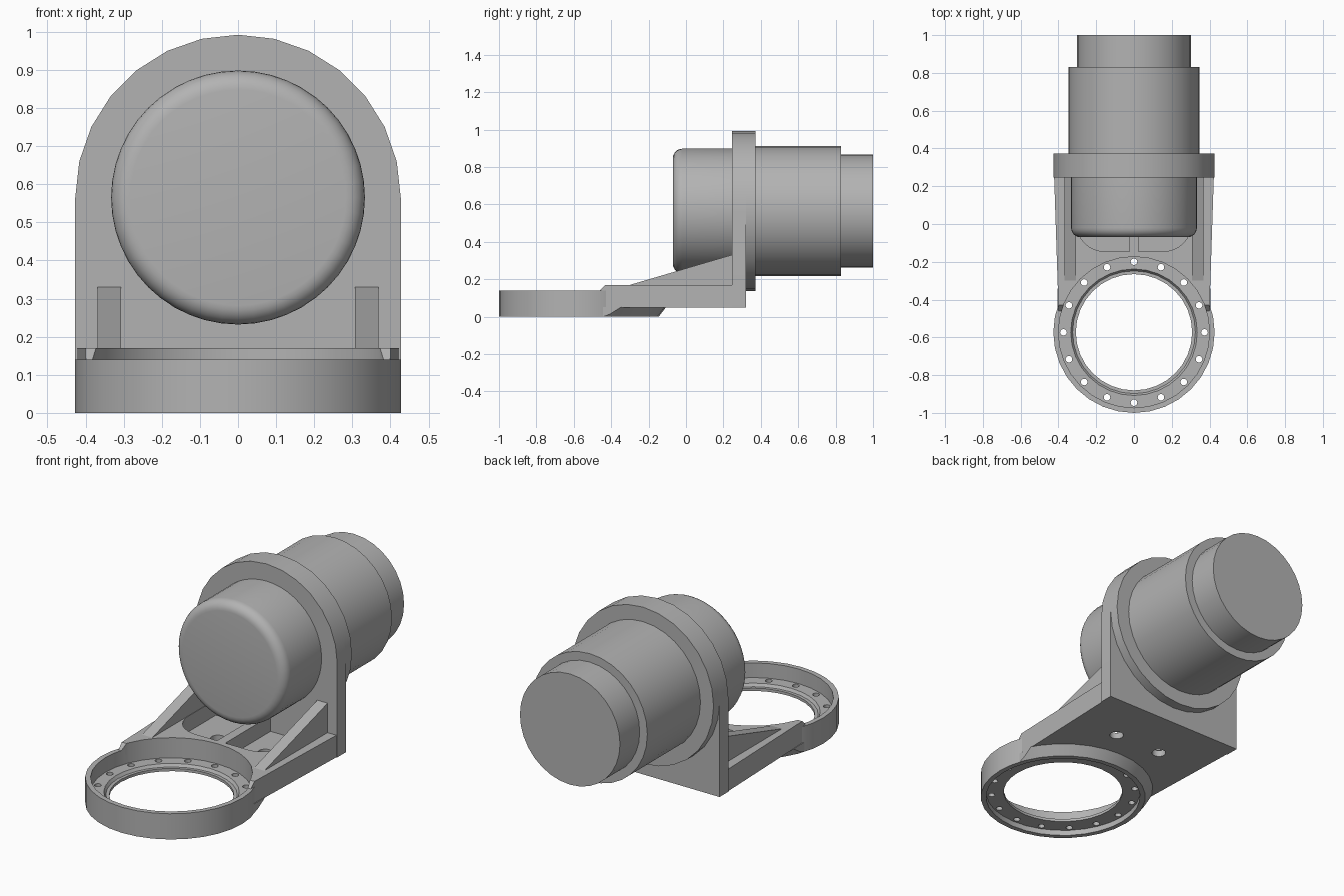
import bpy, bmesh, math

if "Cube" in bpy.data.objects:
    bpy.data.objects.remove(bpy.data.objects["Cube"])

AXIS_Z = 0.565      # height of the motor axis
RING_Y = -0.573     # centre of the mounting ring
SEGS = 28

grey = bpy.data.materials.new("plain_grey")
grey.diffuse_color = (0.45, 0.45, 0.45, 1)
grey.use_nodes = True
grey.node_tree.nodes["Principled BSDF"].inputs["Base Color"].default_value = grey.diffuse_color


def finish(name, bm):
    bmesh.ops.recalc_face_normals(bm, faces=bm.faces)
    me = bpy.data.meshes.new(name)
    bm.to_mesh(me)
    bm.free()
    me.materials.append(grey)
    ob = bpy.data.objects.new(name, me)
    bpy.context.collection.objects.link(ob)
    return ob


def lathe(name, profile, place, segs=SEGS, closed=False):
    """Spin (radius, height) points; cap the ends unless the profile is closed."""
    bm = bmesh.new()
    loops = []
    for r, h in profile:
        loops.append([bm.verts.new(place(r * math.sin(2 * math.pi * i / segs),
                                         r * math.cos(2 * math.pi * i / segs), h))
                      for i in range(segs)])
    pairs = list(zip(loops, loops[1:]))
    if closed:
        pairs.append((loops[-1], loops[0]))
    else:
        bm.faces.new(loops[0])
        bm.faces.new(loops[-1])
    for a, b in pairs:
        for i in range(segs):
            j = (i + 1) % segs
            bm.faces.new((a[i], a[j], b[j], b[i]))
    return finish(name, bm)


def prism(name, outline, lo, hi, place):
    """Extrude a 2D outline between two depths."""
    bm = bmesh.new()
    a = [bm.verts.new(place(u, v, lo)) for u, v in outline]
    b = [bm.verts.new(place(u, v, hi)) for u, v in outline]
    bm.faces.new(a)
    bm.faces.new(b)
    n = len(a)
    for i in range(n):
        j = (i + 1) % n
        bm.faces.new((a[i], a[j], b[j], b[i]))
    return finish(name, bm)


def boolean(ob, tool, op='DIFFERENCE'):
    mod = ob.modifiers.new("cut", 'BOOLEAN')
    mod.operation, mod.object, mod.solver = op, tool, 'EXACT'
    bpy.context.view_layer.objects.active = ob
    bpy.ops.object.modifier_apply(modifier=mod.name)
    bpy.data.objects.remove(tool)


def at_motor(u, v, h):
    return (u, h, AXIS_Z + v)


def at_ring(u, v, h):
    return (u, RING_Y + v, h)


def flat(u, v, h):
    return (u, v, h)


def side(u, v, h):
    return (h, u, v)


# motor: rounded front housing, flange, body and rear cap
fillet = [(0.283 + 0.05 * math.sin(t * math.pi / 12), -0.02 - 0.05 * math.cos(t * math.pi / 12))
          for t in range(7)]
lathe("motor_front", fillet + [(0.333, 0.28)], at_motor, 48)
lathe("motor_flange", [(0.427, 0.32), (0.427, 0.372)], at_motor)
lathe("motor_body", [(0.348, 0.33), (0.348, 0.83)], at_motor, 32)
lathe("motor_rear_cap", [(0.302, 0.80), (0.302, 1.0)], at_motor, 32)

# upright plate with round top
arch = [(0.427 * math.cos(math.pi * i / 14), AXIS_Z + 0.427 * math.sin(math.pi * i / 14))
        for i in range(15)]
prism("upright_plate", [(-0.427, 0.05), (0.427, 0.05)] + arch, 0.245, 0.32,
      lambda u, v, h: (u, h, v))

# base plate, slightly tapered to the front
base = prism("base_plate", [(-0.46, 0.14), (-0.43, 0.17), (0.318, 0.17), (0.318, 0.05), (-0.46, 0.05)],
             -1, 1, lambda u, v, h: (h * (0.425 + (u - 0.32) * 0.033), u, v))
boolean(base, lathe("cutter", [(0.4, -0.1), (0.4, 0.4)], at_ring, 32))
for s in (-1, 1):
    # rounded pocket with a drain hole on either side of the middle web
    corner = [(0.155 + 0.15 * math.cos(t * math.pi / 16), 0.005 - 0.15 * math.sin(t * math.pi / 16))
              for t in range(9)]
    pocket = [(s * x, y) for x, y in [(0.025, 0.26), (0.305, 0.26)] + corner + [(0.025, -0.145)]]
    boolean(base, prism("cutter", pocket, 0.085, 0.4, flat))
    boolean(base, lathe("cutter", [(0.036, 0), (0.036, 0.3)],
                        lambda u, v, h: (s * 0.143 + u, 0.03 + v, h), 20))
    # triangular gusset
    prism("gusset_" + ("right" if s > 0 else "left"),
          [(-0.3, 0.165), (-0.3, 0.17), (0.25, 0.332), (0.25, 0.165)], s * 0.307, s * 0.369, side)

# mounting ring with recessed bolt flange
ring = lathe("mounting_ring", [(0.427, 0), (0.427, 0.14), (0.4, 0.14), (0.4, 0.06), (0.335, 0.06),
                               (0.325, 0.045), (0.308, 0.045), (0.308, 0.03), (0.4, 0.03), (0.4, 0)],
             at_ring, 32, closed=True)
for i in range(16):
    a = 2 * math.pi * i / 16
    cx, cy = 0.373 * math.sin(a), 0.373 * math.cos(a)
    boolean(ring, lathe("cutter", [(0.0175, 0.01), (0.0175, 0.09)],
                        lambda u, v, h: (cx + u, RING_Y + cy + v, h), 12))

# sloped blend under the plate where it meets the ring
blend = lathe("ring_blend", [(0.402, 0), (0.427, 0), (0.467, 0.052), (0.402, 0.052)],
              at_ring, 32, closed=True)
boolean(blend, prism("cutter", [(-0.403, RING_Y), (0.403, RING_Y), (0.41, 0), (-0.41, 0)],
                     -0.1, 0.2, flat), 'INTERSECT')

# smooth round surfaces, keep hard edges
for ob in bpy.context.scene.objects:
    ob.select_set(True)
    bpy.context.view_layer.objects.active = ob
bpy.ops.object.shade_smooth_by_angle(angle=math.radians(25))
